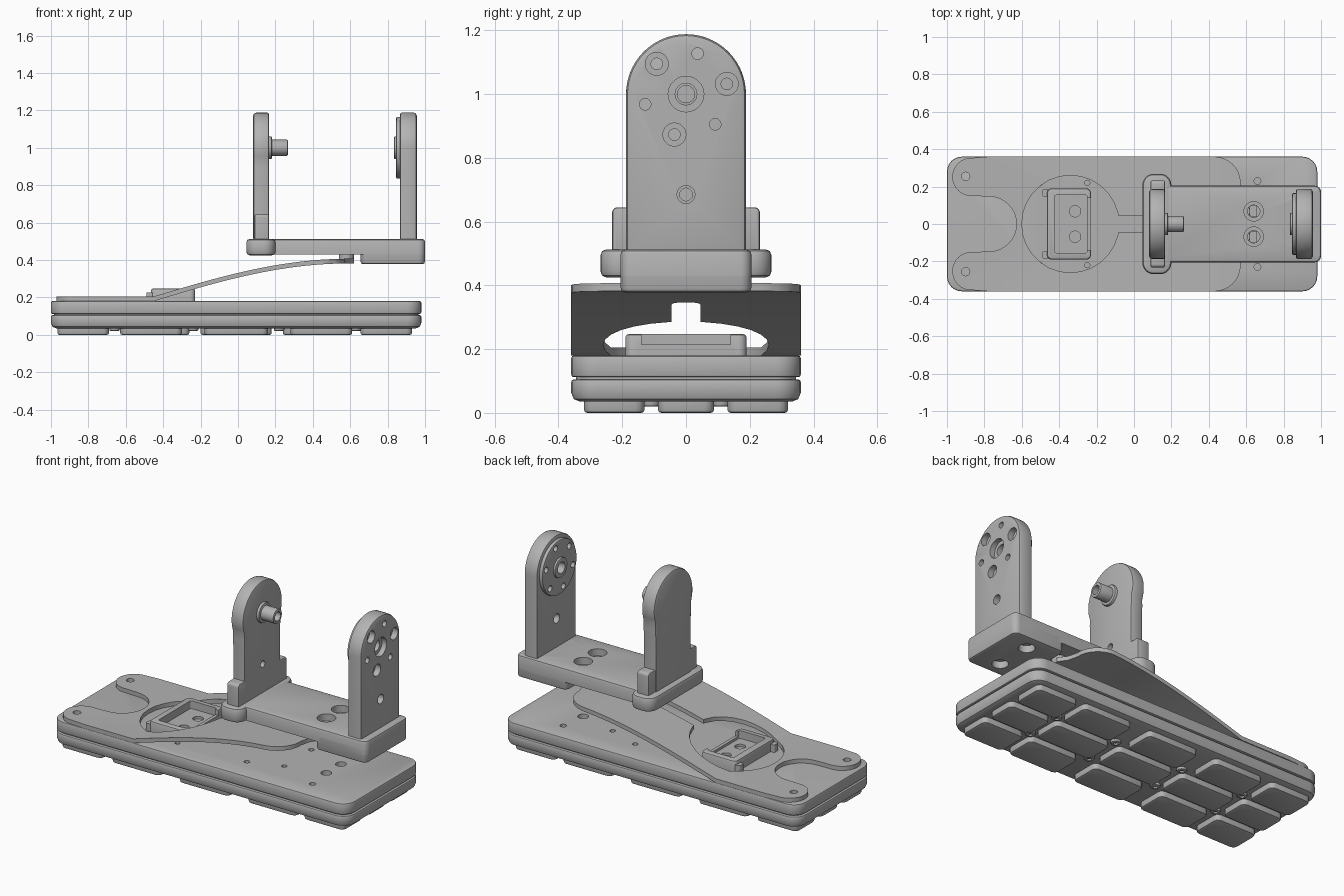
import bpy, bmesh, math
from mathutils import Vector

if "Cube" in bpy.data.objects:
    bpy.data.objects.remove(bpy.data.objects["Cube"], do_unlink=True)

grey = bpy.data.materials.new("plain grey")
grey.use_nodes = True
grey.diffuse_color = (0.45, 0.45, 0.45, 1)
grey.node_tree.nodes["Principled BSDF"].inputs["Base Color"].default_value = (0.45, 0.45, 0.45, 1)

# Maps a flat outline point plus a depth to 3D, for each extrusion axis
PLACE = {"z": lambda u, v, d: (u, v, d),
         "x": lambda u, v, d: (d, u, v),
         "y": lambda u, v, d: (u, d, v)}


def prism(name, outline, lo, hi, axis="z", low_bevel=0.0, high_bevel=0.0, segments=2):
    """Extrude an outline along an axis and round the rims of its two caps."""
    bm = bmesh.new()
    rings = [[bm.verts.new(PLACE[axis](u, v, d)) for u, v in outline] for d in (lo, hi)]
    caps = [bm.faces.new(r) for r in rings]
    n = len(outline)
    for i in range(n):
        j = (i + 1) % n
        bm.faces.new((rings[0][i], rings[0][j], rings[1][j], rings[1][i]))
    bmesh.ops.recalc_face_normals(bm, faces=bm.faces)
    rims = [list(c.edges) for c in caps]
    for edges, size in zip(rims, (low_bevel, high_bevel)):
        if size:
            bmesh.ops.bevel(bm, geom=edges, offset=size, segments=segments,
                            profile=0.5, affect="EDGES")
    mesh = bpy.data.meshes.new(name)
    bm.to_mesh(mesh)
    bm.free()
    mesh.materials.append(grey)
    obj = bpy.data.objects.new(name, mesh)
    bpy.context.collection.objects.link(obj)
    return obj


def arc(cx, cy, r, start, end, steps=10):
    angles = [math.radians(start + (end - start) * i / steps) for i in range(steps + 1)]
    return [(cx + r * math.cos(a), cy + r * math.sin(a)) for a in angles]


def circle(cx, cy, r, sides=28):
    return arc(cx, cy, r, 0, 360, sides)[:-1]


def rounded(x0, x1, y0, y1, r, steps=6):
    return (arc(x1 - r, y1 - r, r, 0, 90, steps) + arc(x0 + r, y1 - r, r, 90, 180, steps)
            + arc(x0 + r, y0 + r, r, 180, 270, steps) + arc(x1 - r, y0 + r, r, 270, 360, steps))


def combine(obj, tool, operation="DIFFERENCE"):
    """Apply a boolean and discard the tool."""
    mod = obj.modifiers.new("cut", "BOOLEAN")
    mod.operation, mod.object, mod.solver = operation, tool, "EXACT"
    bpy.context.view_layer.objects.active = obj
    bpy.ops.object.modifier_apply(modifier=mod.name)
    bpy.data.objects.remove(tool, do_unlink=True)


def drill(obj, u, v, r, lo, hi, axis="z"):
    combine(obj, prism("drill", circle(u, v, r), lo, hi, axis))


# Base: two plates with a thin groove between them
lower_plate = prism("lower_plate", rounded(-1, 0.98, -0.36, 0.36, 0.08), 0.035, 0.105,
                    low_bevel=0.028, high_bevel=0.008)
groove = prism("plate_gasket", rounded(-0.985, 0.965, -0.345, 0.345, 0.07), 0.1, 0.115)
upper_plate = prism("upper_plate", rounded(-1, 0.98, -0.36, 0.36, 0.08), 0.112, 0.18,
                    low_bevel=0.008, high_bevel=0.008)
for side in (-1, 1):
    for x, y, r in ((0.66, 0.23, 0.018), (-0.51, 0.22, 0.02), (-0.25, 0.22, 0.014),
                    (0.64, 0.07, 0.03), (0.4, 0.13, 0.016), (0.2, 0.2, 0.016)):
        drill(upper_plate, x, side * y, r, 0.14, 0.2)

# Grip pads under the base, three rows of five
outer_row = ((-0.965, -0.69), (-0.63, -0.30), (-0.18, 0.16), (0.28, 0.61), (0.655, 0.93))
middle_row = ((-0.965, -0.69), (-0.63, -0.26), (-0.2, 0.18), (0.24, 0.61), (0.655, 0.93))
for y0, y1, row in ((-0.32, -0.13, outer_row), (-0.088, 0.088, middle_row), (0.13, 0.32, outer_row)):
    for x0, x1 in row:
        prism("grip_pad", rounded(x0, x1, y0, y1, 0.03, 3), 0, 0.04, low_bevel=0.01)

# Screw heads between the pads
for x in (-0.66, -0.24, 0.22, 0.63):
    for y in (-0.11, 0.11):
        screw = prism("base_screw", circle(x, y, 0.028), 0.02, 0.04, low_bevel=0.008)
        drill(screw, x, y, 0.012, 0, 0.03)

# Flexible strap: a bent sheet trimmed to its plan outline
def strap_height(x):
    t = min(max((x + 0.45) / 1.05, 0), 1)
    return 0.18 + 0.202 * math.sin(t * math.pi / 2)

xs = [-1] + [-0.45 + 1.09 * i / 28 for i in range(29)]
under = [(x, strap_height(x)) for x in xs]
strap = prism("flexible_strap", under + [(x, z + 0.025) for x, z in reversed(under)],
              -0.4, 0.4, "y")
half = ([(0.62, 0.1), (0.585, 0.15), (0.57, 0.21)] + arc(0.43, 0.22, 0.14, 5, 90, 8)
        + [(-0.78, 0.36)] + arc(-0.87, 0.252, 0.102, 85, 265, 14)
        + arc(-0.775, 0, 0.147, 90, 0, 8))
plan = half + [(x, -y) for x, y in reversed(half[:-1])]
combine(strap, prism("strap_plan", plan, 0, 0.7), "INTERSECT")
drill(strap, -0.34, 0, 0.26, 0, 0.7)
combine(strap, prism("strap_slot", rounded(-0.2, 0.2, -0.045, 0.045, 0.04), 0, 0.7))
for side in (-1, 1):
    drill(strap, -0.9, side * 0.255, 0.022, 0.1, 0.3)

# Latch tray in the strap opening, open towards the bracket
tray = prism("latch_tray", rounded(-0.465, -0.23, -0.19, 0.19, 0.025), 0.175, 0.247, high_bevel=0.01)
combine(tray, prism("tray_pocket", rounded(-0.425, -0.25, -0.155, 0.155, 0.012), 0.2, 0.3))
combine(tray, prism("tray_mouth", rounded(-0.3, -0.2, -0.14, 0.14, 0.01), 0.215, 0.3))
for side in (-1, 1):
    drill(tray, -0.315, side * 0.068, 0.03, 0.185, 0.25)
    prism("tray_hook", rounded(-0.49, -0.45, side * 0.165 - 0.02, side * 0.165 + 0.02, 0.01),
          0.18, 0.225)

# Bracket floor, thick end and wide shoulder
floor = prism("bracket_floor", rounded(0.1, 1.0, -0.205, 0.205, 0.035), 0.43, 0.512, high_bevel=0.014)
thick_end = prism("bracket_thick_end", rounded(0.655, 1.0, -0.205, 0.205, 0.035), 0.378, 0.46, low_bevel=0.014)
shoulder = prism("bracket_shoulder", rounded(0.045, 0.2, -0.268, 0.268, 0.06), 0.425, 0.513,
                 low_bevel=0.018, high_bevel=0.018)
for side in (-1, 1):
    y = side * 0.068
    drill(floor, 0.64, y, 0.052, 0.47, 0.6)
    drill(floor, 0.64, y, 0.033, 0.4, 0.6)
    drill(thick_end, 0.84, side * 0.11, 0.045, 0.3, 0.42)
    prism("strap_bolt", circle(0.58, y, 0.04), 0.395, 0.435)

# Pivot-side upright with a round head, narrower neck and a stepped foot
right_edge = [(0.172, 0.5), (0.172, 0.84), (0.176, 0.89)]
head = arc(0, 1.0, 0.188, -22, 202, 26)
pivot_upright = prism("pivot_upright", right_edge + head + [(-y, z) for y, z in reversed(right_edge)],
                      0.08, 0.166, "x", 0.018, 0.01)
foot = prism("pivot_foot", rounded(-0.232, 0.232, 0.48, 0.645, 0.018), 0.088, 0.166, "x", 0.008, 0.008)
for part in (pivot_upright, foot):
    drill(part, 0, 0.685 if part is pivot_upright else 0.56, 0.02, 0.14, 0.25, "x")

# Hollow pivot pin and its collar
prism("pin_collar", circle(0, 1.0, 0.06), 0.16, 0.182, "x", 0, 0.006)
pin = prism("pivot_pin", circle(0, 1.0, 0.043), 0.16, 0.266, "x", 0, 0.005)
drill(pin, 0, 1.0, 0.027, 0.2, 0.3, "x")

# Disc-side upright with a mounting disc on its inner face
disc_upright = prism("disc_upright", [(-0.188, 0.49), (0.188, 0.49)] + arc(0, 1.0, 0.188, 0, 180, 28),
                     0.866, 0.956, "x", 0.01, 0.016)
disc = prism("mounting_disc", circle(0, 1.0, 0.165, 40), 0.846, 0.875, "x", 0.006)
ring = prism("disc_ring", circle(0, 1.0, 0.06), 0.834, 0.86, "x", 0.005)
for part in (disc_upright, disc, ring):
    drill(part, 0, 1.0, 0.034, 0.7, 1.1, "x")
drill(disc_upright, 0, 1.0, 0.056, 0.925, 1.1, "x")
drill(disc_upright, 0, 0.685, 0.028, 0.7, 1.1, "x")
for i in range(6):
    a = math.radians(14 + 60 * i)
    y, z = 0.132 * math.cos(a), 1.0 + 0.132 * math.sin(a)
    for part in (disc_upright, disc):
        drill(part, y, z, 0.018, 0.7, 1.1, "x")
    if i % 2 == 0:
        drill(disc_upright, y, z, 0.036, 0.92, 1.1, "x")

# Smooth rounded surfaces while keeping edges crisp
bpy.ops.object.select_all(action="DESELECT")
for obj in bpy.context.collection.objects:
    if obj.type == "MESH" and grey.name in obj.data.materials:
        obj.select_set(True)
        bpy.context.view_layer.objects.active = obj
bpy.ops.object.shade_smooth_by_angle(angle=math.radians(32))
